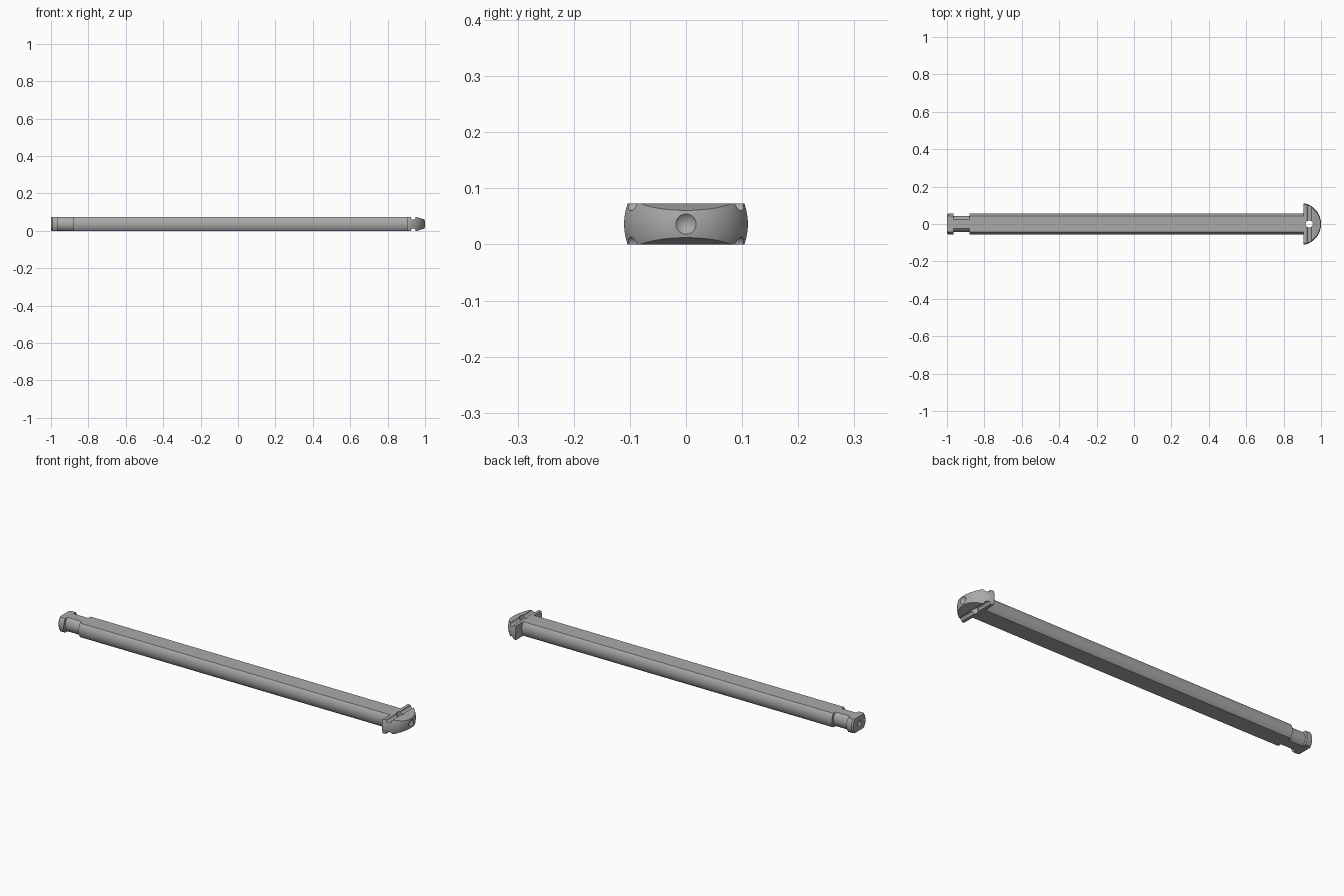
import bpy, bmesh, math
from mathutils import Matrix, Vector

cube = bpy.data.objects.get("Cube")
if cube:
    bpy.data.objects.remove(cube)

HEIGHT = 0.073
MID = HEIGHT / 2

steel = bpy.data.materials.new("grey_steel")
steel.use_nodes = True
steel.diffuse_color = (0.4, 0.4, 0.4, 1)
steel.node_tree.nodes["Principled BSDF"].inputs["Base Color"].default_value = steel.diffuse_color


def finish(name, bm):
    bmesh.ops.remove_doubles(bm, verts=bm.verts, dist=1e-5)
    bmesh.ops.recalc_face_normals(bm, faces=bm.faces)
    mesh = bpy.data.meshes.new(name)
    bm.to_mesh(mesh)
    bm.free()
    mesh.materials.append(steel)
    obj = bpy.data.objects.new(name, mesh)
    bpy.context.collection.objects.link(obj)
    return obj


def lathe(name, profile, steps=96):
    """Revolve (x, radius) points about the lengthwise axis."""
    bm = bmesh.new()
    verts = [bm.verts.new((x, 0, MID + r)) for x, r in profile]
    edges = [bm.edges.new(pair) for pair in zip(verts, verts[1:])]
    bmesh.ops.spin(bm, geom=verts + edges, cent=(0, 0, MID), axis=(1, 0, 0),
                   angle=math.tau, steps=steps)
    return finish(name, bm)


def prism(name, outline, half_width):
    """Extrude an (x, z) outline across the width."""
    bm = bmesh.new()
    face = bm.faces.new([bm.verts.new((x, -half_width, z)) for x, z in outline])
    made = bmesh.ops.extrude_face_region(bm, geom=[face])
    moved = [v for v in made["geom"] if isinstance(v, bmesh.types.BMVert)]
    bmesh.ops.translate(bm, verts=moved, vec=(0, 2 * half_width, 0))
    return finish(name, bm)


def cylinder(name, radius, depth, centre):
    bm = bmesh.new()
    bmesh.ops.create_cone(bm, cap_ends=True, segments=32, radius1=radius,
                          radius2=radius, depth=depth,
                          matrix=Matrix.Translation(Vector(centre)))
    return finish(name, bm)


def combine(obj, tool, operation):
    """Apply a boolean and discard its cutter."""
    mod = obj.modifiers.new("cut", "BOOLEAN")
    mod.object, mod.operation, mod.solver = tool, operation, "EXACT"
    bpy.context.view_layer.objects.active = obj
    bpy.ops.object.modifier_apply(modifier=mod.name)
    bpy.data.objects.remove(tool)


def smooth(obj):
    bpy.ops.object.select_all(action="DESELECT")
    obj.select_set(True)
    bpy.context.view_layer.objects.active = obj
    bpy.ops.object.shade_smooth_by_angle(angle=math.radians(20))


# Shaft with turned neck, end collar and conical centre hole
shaft = lathe("shaft", [(-0.985, 0), (-1, 0.016), (-1, 0.05), (-0.993, 0.057),
                        (-0.965, 0.057), (-0.965, 0.044), (-0.88, 0.044),
                        (-0.88, 0.057), (0.907, 0.057), (0.907, 0)])
slab = prism("slab", [(-1.1, 0), (1.1, 0), (1.1, HEIGHT), (-1.1, HEIGHT)], 0.2)
combine(shaft, slab, "INTERSECT")
smooth(shaft)

# Domed head, turned with a conical centre hole
BACK, RADIUS = 0.907, 0.1137
CENTRE = 1 - RADIUS
start = math.asin(0.018 / RADIUS)
end = math.acos((0.914 - CENTRE) / RADIUS)
dome = [(0.982, 0)]
for i in range(25):
    a = start + (end - start) * i / 24
    dome.append((CENTRE + RADIUS * math.cos(a), RADIUS * math.sin(a)))
head = lathe("head", dome + [(BACK, dome[-1][1]), (BACK, 0)])

# Flat top and bottom, rounded cross grooves and sloping nose
GROOVE_X, GROOVE_R = 0.937, 0.013
upper = [(0.85, MID)]
for i in range(13):
    a = math.pi * i / 12
    upper.append((GROOVE_X - GROOVE_R * math.cos(a), MID - GROOVE_R * math.sin(a)))
upper += [(0.957, MID), (0.99, MID - 0.010), (1.05, MID - 0.028)]
outline = [(x, MID + h) for x, h in upper] + [(x, MID - h) for x, h in reversed(upper)]
combine(head, prism("head_slab", outline, 0.2), "INTERSECT")

# Cross pin hole through the head
combine(head, cylinder("pin_hole", 0.019, 0.3, (GROOVE_X, 0, MID)), "DIFFERENCE")
smooth(head)
